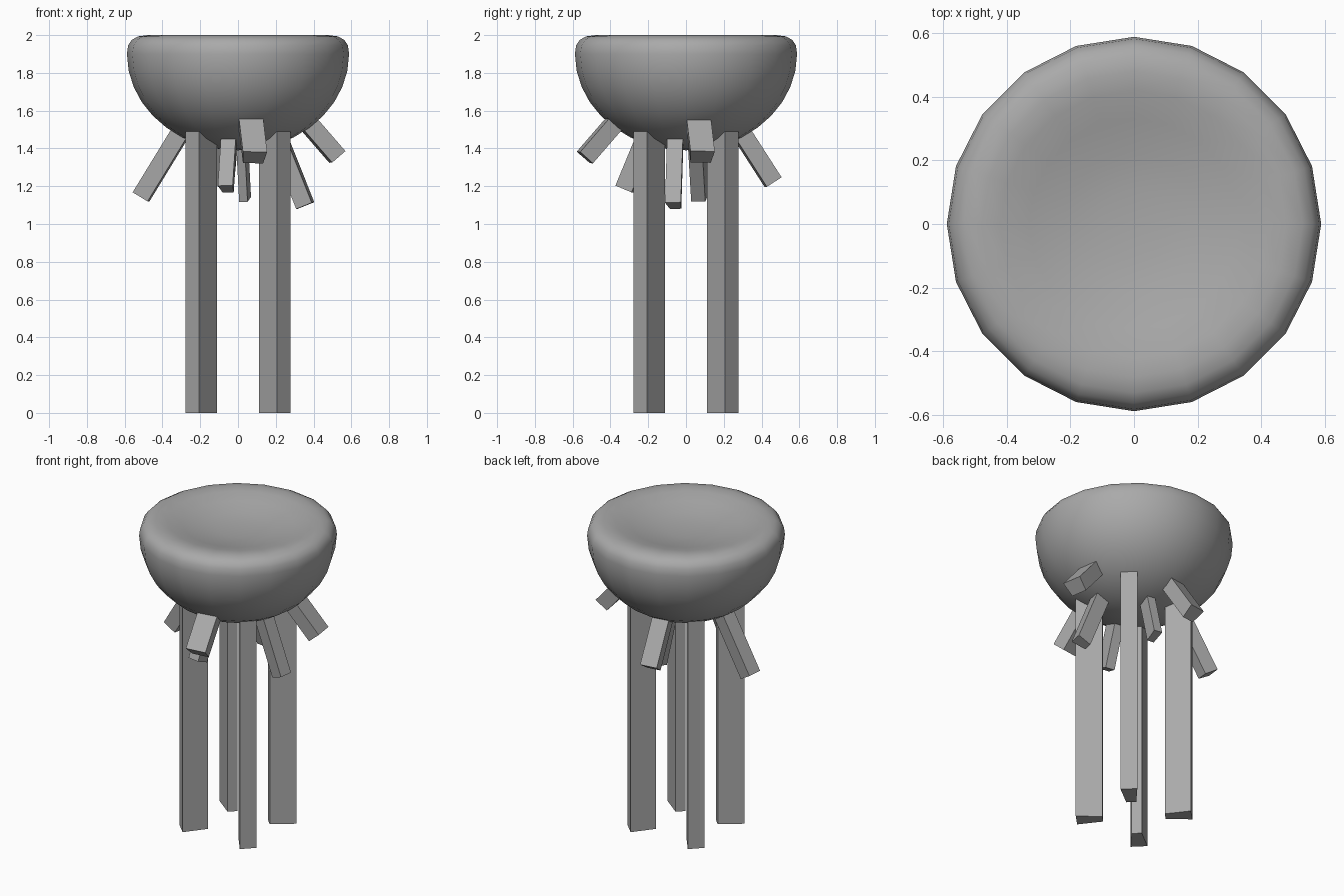
import bpy
import bmesh
import math
from mathutils import Vector

cube = bpy.data.objects.get("Cube")
if cube:
    bpy.data.objects.remove(cube, do_unlink=True)

grey = bpy.data.materials.new("plain_grey")
grey.use_nodes = True
colour = (0.4, 0.4, 0.4, 1)
grey.diffuse_color = colour
grey.node_tree.nodes["Principled BSDF"].inputs["Base Color"].default_value = colour


def add_object(name, bm):
    bmesh.ops.recalc_face_normals(bm, faces=bm.faces)
    mesh = bpy.data.meshes.new(name)
    bm.to_mesh(mesh)
    bm.free()
    mesh.materials.append(grey)
    obj = bpy.data.objects.new(name, mesh)
    bpy.context.collection.objects.link(obj)
    return obj


def wedge_bar(name, tip, axis, length, outer, inner, thick):
    """Straight bar with a trapezoid section, wider on its outward side."""
    tip, axis = Vector(tip), Vector(axis).normalized()
    side = Vector((0, 0, 1)).cross(Vector((tip.x, tip.y, 0))).normalized()
    side = (side - axis * side.dot(axis)).normalized()
    out = side.cross(axis)
    if out.dot(Vector((tip.x, tip.y, 0))) < 0:
        out.negate()
    bm = bmesh.new()
    section = [(-outer, thick), (outer, thick), (inner, -thick), (-inner, -thick)]
    end = bm.faces.new([bm.verts.new(tip + side * s / 2 + out * o / 2) for s, o in section])
    body = bmesh.ops.extrude_face_region(bm, geom=[end], use_keep_orig=True)
    moved = [v for v in body["geom"] if isinstance(v, bmesh.types.BMVert)]
    bmesh.ops.translate(bm, verts=moved, vec=-axis * length)
    return add_object(name, bm)


# Bowl: twenty-sided turned body with a shallow dished top
profile = [(0, 1.39)]
for i in range(1, 10):
    a = math.radians(10 * i)
    profile.append((0.588 * math.sin(a), 1.9 - 0.51 * math.cos(a)))
profile += [(0.582, 1.945), (0.562, 1.975), (0.53, 1.993), (0.48, 2.0), (0.42, 1.993),
            (0.33, 1.97), (0.22, 1.945), (0.11, 1.932), (0, 1.93)]
bm = bmesh.new()
verts = [bm.verts.new((r, 0, z)) for r, z in profile]
edges = [bm.edges.new(pair) for pair in zip(verts, verts[1:])]
bmesh.ops.spin(bm, geom=verts + edges, cent=(0, 0, 0), axis=(0, 0, 1),
               angle=math.tau, steps=20)
bmesh.ops.remove_doubles(bm, verts=bm.verts, dist=0.0005)
for face in bm.faces:
    face.smooth = True
add_object("bowl", bm)

# Four long legs set on the diagonals
for i, name in enumerate(("back_left", "back_right", "front_right", "front_left")):
    a = math.radians(45 + 90 * i)
    foot = (0.265 * math.cos(a), 0.265 * math.sin(a), 0)
    wedge_bar(name + "_leg", foot, (0, 0, -1), 1.5, 0.1, 0.06, 0.157)

# Short splayed prongs: tip, direction, outer and inner width
prongs = {
    "front_upper": ((0.085, -0.535, 1.352), (0.09, -0.65, -0.75), 0.13, 0.108),
    "left_upper": ((0.525, 0.083, 1.355), (0.65, 0.09, -0.75), 0.13, 0.108),
    "right": ((-0.513, 0.07, 1.143), (-0.52, 0.05, -0.85), 0.095, 0.075),
    "back": ((-0.07, 0.46, 1.222), (-0.08, 0.54, -0.84), 0.11, 0.085),
    "left_lower": ((0.355, -0.062, 1.097), (0.37, -0.03, -0.93), 0.085, 0.06),
    "front_lower": ((-0.06, -0.325, 1.185), (-0.06, -0.38, -0.92), 0.08, 0.06),
    "back_lower": ((0.035, 0.23, 1.13), (0.05, 0.28, -0.95), 0.055, 0.045),
}
for name, (tip, axis, outer, inner) in prongs.items():
    wedge_bar(name + "_prong", tip, axis, 0.42, outer, inner, 0.092)
